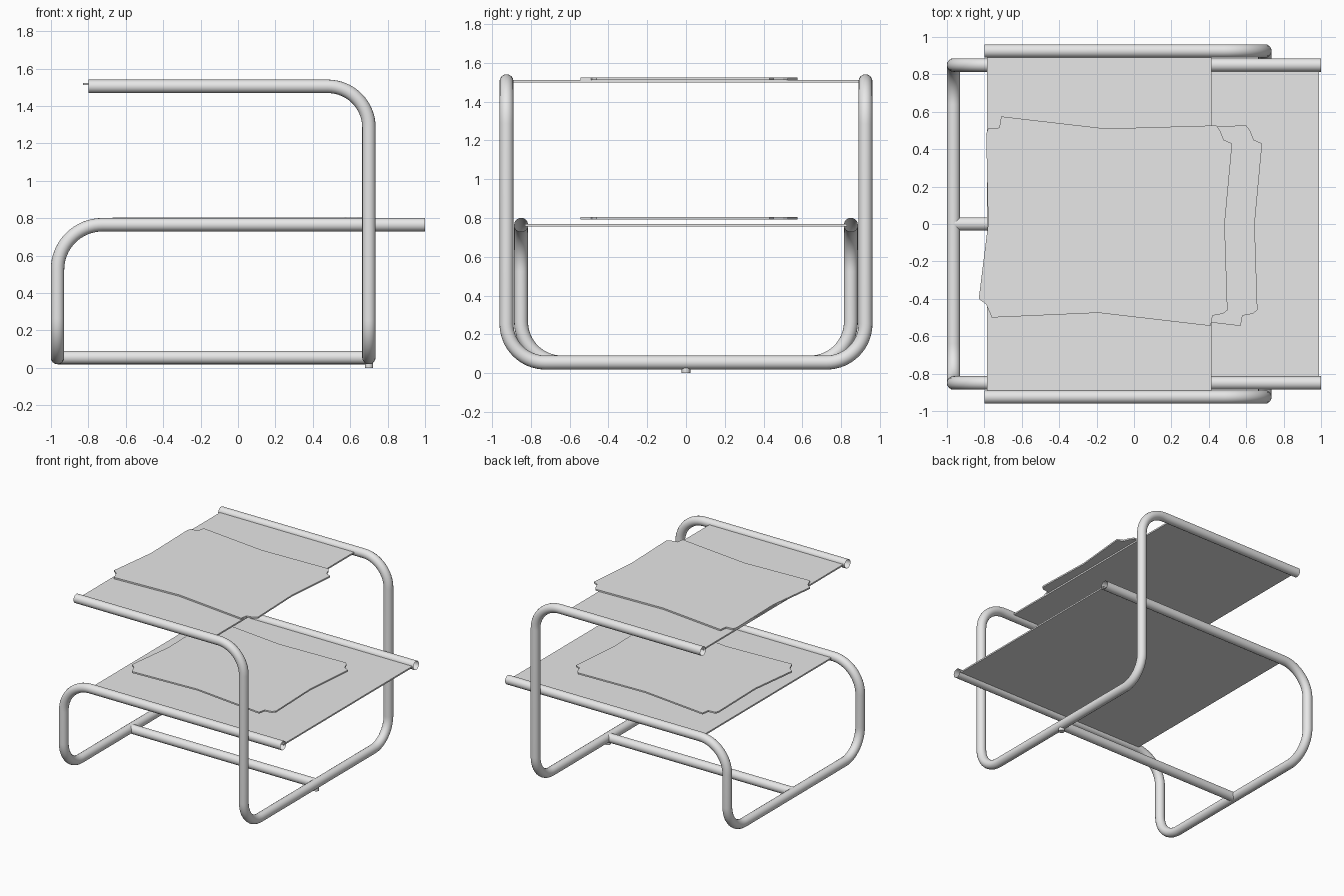
import bpy, bmesh, math
from mathutils import Vector

if "Cube" in bpy.data.objects:
    bpy.data.objects.remove(bpy.data.objects["Cube"])

grey = bpy.data.materials.new("light_grey")
grey.diffuse_color = (0.8, 0.8, 0.8, 1)
grey.use_nodes = True
grey.node_tree.nodes["Principled BSDF"].inputs["Base Color"].default_value = grey.diffuse_color
R = 0.036


def finish(name, mesh, smooth=True):
    ob = bpy.data.objects.new(name, mesh)
    bpy.context.collection.objects.link(ob)
    mesh.materials.clear()
    mesh.materials.append(grey)
    for p in mesh.polygons:
        p.material_index = 0
        p.use_smooth = smooth
    return ob


def rounded(corners, radii, n=16):
    """Path through right-angle corners, each replaced by an arc."""
    pts = [Vector(c) for c in corners]
    out = [pts[0]]
    for i in range(1, len(pts) - 1):
        a = (pts[i - 1] - pts[i]).normalized()
        b = (pts[i + 1] - pts[i]).normalized()
        r = radii[i - 1]
        centre = pts[i] + (a + b) * r
        for k in range(n + 1):
            t = math.pi / 2 * k / n
            out.append(centre - b * r * math.cos(t) - a * r * math.sin(t))
    return out + [pts[-1]]


def tube(name, path):
    cu = bpy.data.curves.new(name, 'CURVE')
    cu.dimensions = '3D'
    cu.bevel_depth = R
    cu.bevel_resolution = 6
    cu.use_fill_caps = False
    sp = cu.splines.new('POLY')
    sp.points.add(len(path) - 1)
    for p, v in zip(sp.points, path):
        p.co = (*v, 1)
    tmp = bpy.data.objects.new(name + "_path", cu)
    bpy.context.collection.objects.link(tmp)
    bpy.context.view_layer.update()
    dg = bpy.context.evaluated_depsgraph_get()
    me = bpy.data.meshes.new_from_object(tmp.evaluated_get(dg))
    bpy.data.objects.remove(tmp)
    return finish(name, me)


def slab(name, outline, z0, z1):
    bm = bmesh.new()
    f = bm.faces.new([bm.verts.new((x, y, z0)) for x, y in outline])
    ext = bmesh.ops.extrude_face_region(bm, geom=[f])
    vs = [g for g in ext['geom'] if isinstance(g, bmesh.types.BMVert)]
    bmesh.ops.translate(bm, verts=vs, vec=(0, 0, z1 - z0))
    bmesh.ops.recalc_face_normals(bm, faces=bm.faces[:])
    me = bpy.data.meshes.new(name)
    bm.to_mesh(me)
    bm.free()
    return finish(name, me, False)


def frame(name, x_end, x_leg, y, z, r_top, r_low):
    """Bent tube: rail, leg, floor bar, leg, rail."""
    zl = 0.055
    corners = [(x_end, -y, z), (x_leg, -y, z), (x_leg, -y, zl),
               (x_leg, y, zl), (x_leg, y, z), (x_end, y, z)]
    return tube(name, rounded(corners, [r_top, r_low, r_low, r_top]))


# bent tube frames
frame("tall_frame", -0.80, 0.70, 0.925, 1.505, 0.22, 0.20)
frame("low_frame", 1.0, -0.965, 0.85, 0.765, 0.24, 0.21)

# floor bar joining both frames, with a small foot
tube("floor_bar", [Vector((-0.965, 0, 0.055)), Vector((0.70, 0, 0.055))])
circle = [(0.70 + 0.022 * math.cos(k * math.pi / 12),
           0.022 * math.sin(k * math.pi / 12)) for k in range(24)]
slab("foot", circle, 0, 0.04)


def rect(x0, x1, y):
    return [(x0, -y), (x1, -y), (x1, y), (x0, y)]


# shelf panels held between the rails
slab("upper_panel", rect(-0.785, 0.415, 0.90), 1.498, 1.51)
slab("lower_panel", rect(-0.73, 0.99, 0.83), 0.757, 0.769)

# thin pinched sheets with stepped corners
sheet = [(-0.76, -0.50), (-0.19, -0.475), (0.41, -0.545), (0.42, -0.49),
         (0.475, -0.48), (0.50, -0.46), (0.485, 0), (0.525, 0.43),
         (0.48, 0.45), (0.46, 0.50), (0.44, 0.527), (-0.15, 0.51),
         (-0.71, 0.575), (-0.72, 0.515), (-0.78, 0.51), (-0.79, 0.48),
         (-0.78, 0), (-0.83, -0.40), (-0.79, -0.43)]
slab("upper_sheet", sheet, 1.511, 1.523)
slab("lower_sheet", [(x + 0.16, y) for x, y in sheet], 0.792, 0.804)
